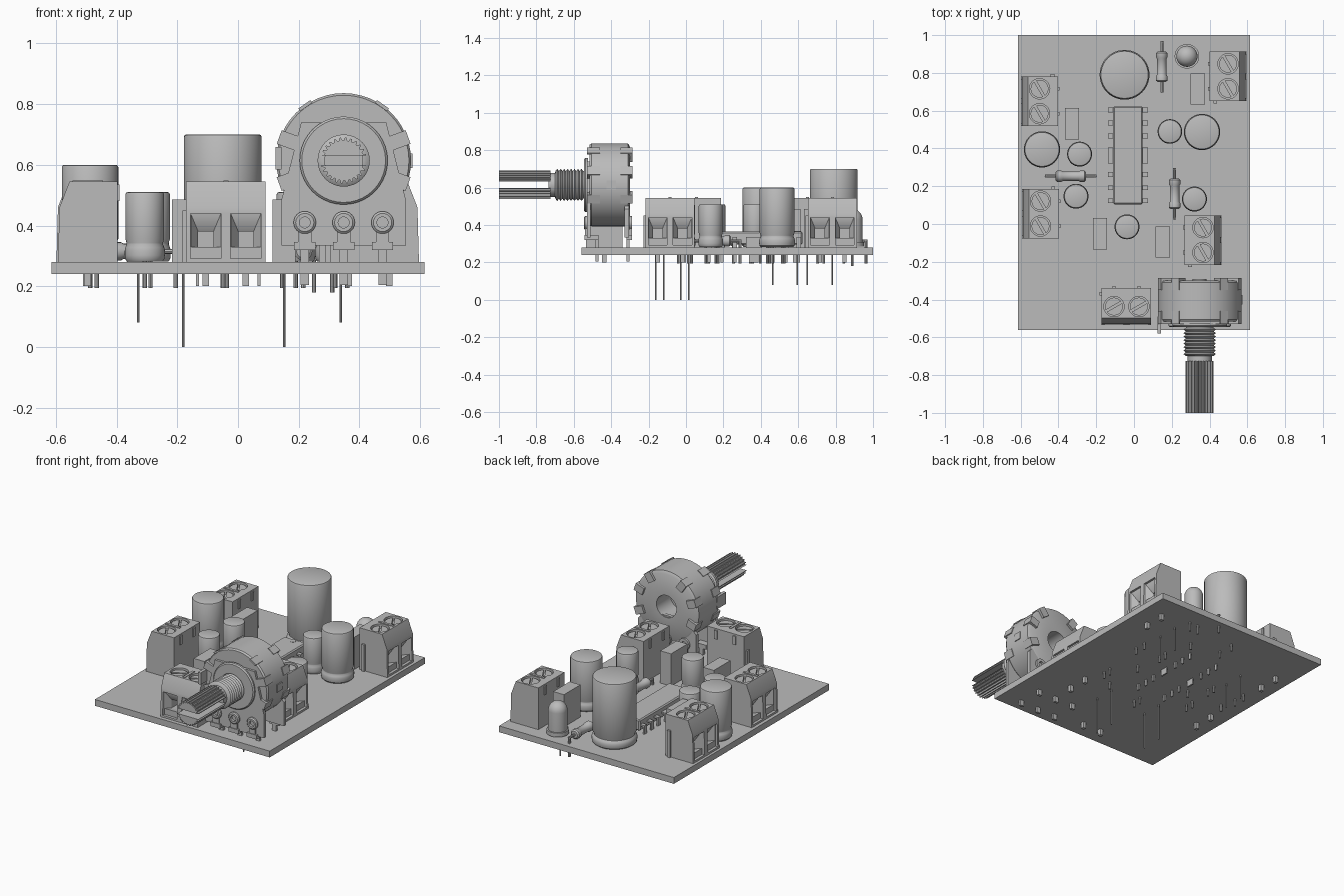
import bpy, bmesh, math
from mathutils import Matrix, Vector

if "Cube" in bpy.data.objects:
    bpy.data.objects.remove(bpy.data.objects["Cube"])

GREY = bpy.data.materials.new("plain grey")
GREY.diffuse_color = (0.5, 0.5, 0.5, 1)
GREY.use_nodes = True
GREY.node_tree.nodes["Principled BSDF"].inputs["Base Color"].default_value = GREY.diffuse_color
BOARD_TOP, BOARD_LOW, PIN_LOW = 0.28, 0.24, 0.195
I4 = Matrix.Identity(4)


def place(x, y, z=0.0, turn=0):
    return Matrix.Translation((x, y, z)) @ Matrix.Rotation(math.radians(turn), 4, 'Z')


def box(bm, lo, hi, m=I4):
    lo, hi = Vector(lo), Vector(hi)
    bmesh.ops.create_cube(bm, size=1, matrix=m @ Matrix.Translation((lo + hi) / 2)
                          @ Matrix.Diagonal((*(hi - lo), 1)))


def lathe(bm, profile, m=I4, n=32, closed=False):
    """Spin (radius, height) points about local z."""
    rings = []
    for r, h in profile:
        if r == 0:
            rings.append([bm.verts.new(m @ Vector((0, 0, h)))] * n)
        else:
            rings.append([bm.verts.new(m @ Vector((r * math.cos(a), r * math.sin(a), h)))
                          for a in (2 * math.pi * i / n for i in range(n))])
    pairs = list(zip(rings, rings[1:])) + ([(rings[-1], rings[0])] if closed else [])
    for a, b in pairs:
        for i in range(n):
            j = (i + 1) % n
            bm.faces.new(list(dict.fromkeys((a[i], a[j], b[j], b[i]))))


def rod(bm, r, z0, z1, m=I4, n=12):
    lathe(bm, [(0, z0), (r, z0), (r, z1), (0, z1)], m, n)


def prism(bm, outline, h0, h1, m=I4):
    """Extrude a local xy outline along local z."""
    a = [bm.verts.new(m @ Vector((x, y, h0))) for x, y in outline]
    b = [bm.verts.new(m @ Vector((x, y, h1))) for x, y in outline]
    bm.faces.new(a)
    bm.faces.new(b)
    for i in range(len(a)):
        j = (i + 1) % len(a)
        bm.faces.new((a[i], a[j], b[j], b[i]))


def smooth(mesh):
    for p in mesh.polygons:
        p.use_smooth = True
    mesh.set_sharp_from_angle(angle=math.radians(32))


def finish(bm, name, m=I4):
    bmesh.ops.recalc_face_normals(bm, faces=bm.faces)
    mesh = bpy.data.meshes.new(name)
    bm.to_mesh(mesh)
    bm.free()
    mesh.materials.append(GREY)
    smooth(mesh)
    ob = bpy.data.objects.new(name, mesh)
    ob.matrix_world = m
    bpy.context.collection.objects.link(ob)
    return ob


def cut(ob, cutter):
    mod = ob.modifiers.new("cut", 'BOOLEAN')
    mod.operation, mod.solver, mod.object = 'DIFFERENCE', 'EXACT', cutter
    bpy.context.view_layer.update()
    mesh = bpy.data.meshes.new_from_object(ob.evaluated_get(bpy.context.evaluated_depsgraph_get()))
    ob.modifiers.clear()
    ob.data = mesh
    smooth(mesh)
    bpy.data.objects.remove(cutter)


# Circuit board
bm = bmesh.new()
box(bm, (-0.615, -0.56, BOARD_LOW), (0.615, 1.0, BOARD_TOP))
finish(bm, "board")

# Can capacitors: x, y, radius, top
for x, y, r, top in [(-0.05, 0.79, 0.132, 0.70), (-0.487, 0.395, 0.096, 0.60),
                     (0.36, 0.487, 0.096, 0.60), (-0.288, 0.37, 0.066, 0.51),
                     (-0.307, 0.147, 0.066, 0.51), (-0.037, -0.015, 0.066, 0.51),
                     (0.19, 0.49, 0.065, 0.51), (0.32, 0.132, 0.066, 0.51)]:
    bm = bmesh.new()
    s = r * 0.97
    lathe(bm, [(0, 0.282), (r * 0.9, 0.282), (r * 0.98, 0.29), (r, 0.302), (r, 0.318),
               (r * 0.97, 0.328), (r * 0.91, 0.338), (r * 0.91, 0.343), (s, 0.357),
               (s, top - 0.008), (s - 0.003, top - 0.002), (s - 0.008, top), (0, top)],
          place(x, y), 40)
    for d in (-0.4 * r, 0.4 * r):
        rod(bm, 0.007, PIN_LOW, 0.29, place(x, y + d), 8)
    finish(bm, "can_capacitor")

# Indicator lamp
bm = bmesh.new()
dome = [(0.056 * math.cos(a), 0.43 + 0.056 * math.sin(a)) for a in
        (math.pi / 2 * i / 7 for i in range(7))]
lathe(bm, [(0, 0.285), (0.065, 0.285), (0.065, 0.31), (0.056, 0.31)] + dome + [(0, 0.486)],
      place(0.28, 0.888))
for d in (-0.03, 0.03):
    rod(bm, 0.007, 0.18, 0.29, place(0.28 + d, 0.888), 8)
finish(bm, "lamp")

# Film capacitors with long wire leads
for x, y, low in [(-0.328, 0.53, 0.08), (-0.18, -0.052, 0.0),
                  (0.152, -0.095, 0.0), (0.338, 0.715, 0.08)]:
    bm = bmesh.new()
    box(bm, (x - 0.038, y - 0.083, BOARD_TOP), (x + 0.038, y + 0.083, 0.485))
    for d in (-0.066, 0.066):
        rod(bm, 0.004, low, 0.29, place(x, y + d), 8)
    finish(bm, "film_capacitor")

# Resistors lying on the board
ALONG_X = Matrix.Rotation(math.pi / 2, 4, 'Y')
for x, y, turn in [(0.147, 0.832, 90), (-0.335, 0.253, 0), (0.215, 0.16, 90)]:
    bm = bmesh.new()
    half = [(0, 0.08), (0.022, 0.08), (0.03, 0.073), (0.03, 0.05), (0.025, 0.042)]
    m = place(x, y, 0.315, turn)
    lathe(bm, half + [(r, -h) for r, h in reversed(half)], m @ ALONG_X, 20)
    rod(bm, 0.008, -0.136, 0.136, m @ ALONG_X, 8)
    for s in (-0.13, 0.13):
        rod(bm, 0.008, PIN_LOW - 0.315, 0.006, m @ place(s, 0), 8)
    finish(bm, "resistor")

# Chip with six leads and one wide tab per side
bm = bmesh.new()
box(bm, (-0.078, -0.26, 0.295), (0.078, 0.26, 0.365))
bmesh.ops.bevel(bm, geom=bm.edges[:], offset=0.007, segments=1, affect='EDGES')
rod(bm, 0.018, 0.36, 0.367, place(0, 0.235), 16)
for s in (-1, 1):
    for d, w in [(-0.24, 0.013), (-0.171, 0.013), (-0.102, 0.013), (0, 0.042),
                 (0.102, 0.013), (0.171, 0.013), (0.24, 0.013)]:
        m = Matrix.Diagonal((s, 1, 1, 1)) @ Matrix.Translation((0, d, 0))
        box(bm, (0.07, -w, 0.325), (0.106, w, 0.335), m)
        box(bm, (0.096, -w, 0.28), (0.106, w, 0.33), m)
        box(bm, (0.096, -w * 0.6, 0.2), (0.106, w * 0.6, 0.285), m)
finish(bm, "chip", place(-0.032, 0.363))

# Screw terminal: body with wire entries facing local -y
SIDE = Matrix(((0, 0, 1, 0), (1, 0, 0, 0), (0, 1, 0, 0), (0, 0, 0, 1)))
FACE = Matrix.Rotation(math.pi / 2, 4, 'X')
bm = bmesh.new()
prism(bm, [(-0.098, 0), (-0.093, 0.18), (-0.06, 0.265), (0.098, 0.265), (0.098, 0)],
      -0.131, 0.131, SIDE)
terminal = finish(bm, "screw_terminal")
for x in (-0.066, 0.066):
    bm = bmesh.new()
    rod(bm, 0.054, 0.235, 0.3, place(x, 0), 28)
    cut(terminal, finish(bm, "screw_well"))
    bm = bmesh.new()
    box(bm, (x - 0.05, -0.15, 0.012), (x + 0.05, -0.08, 0.16))
    cut(terminal, finish(bm, "entry_channel"))
    bm = bmesh.new()
    box(bm, (x - 0.05, -0.081, 0.05), (x + 0.05, -0.045, 0.16))
    for v in bm.verts:                       # funnel narrows inward
        if v.co.y > -0.06:
            v.co.x = x + (v.co.x - x) * 0.5
            v.co.z = 0.045 if v.co.z < 0.1 else 0.1
    cut(terminal, finish(bm, "entry_funnel"))
    bm = bmesh.new()
    box(bm, (x - 0.025, -0.05, 0.045), (x + 0.025, 0.05, 0.1))
    cut(terminal, finish(bm, "entry_hole"))

# Screws, ribs and pins shared by every terminal
bm = bmesh.new()
for x in (-0.066, 0.066):
    for t in (0, 180):                       # two half heads leave the slot
        a0 = math.asin(0.006 / 0.047)
        arc = [a0 + (math.pi - 2 * a0) * i / 14 for i in range(15)]
        prism(bm, [(0.047 * math.cos(a), 0.047 * math.sin(a)) for a in arc],
              0.23, 0.256, place(x, 0, 0, t + 30))
    box(bm, (x - 0.011, -0.011, -0.08), (x + 0.011, 0.011, 0.005))
    box(bm, (x - 0.01, 0.09, 0.2), (x + 0.01, 0.105, 0.255))
box(bm, (-0.008, -0.05, 0.26), (0.008, 0.05, 0.269))
box(bm, (-0.143, 0.058, 0), (-0.125, 0.078, 0.17))
fittings = finish(bm, "terminal_fittings")
spots = [(-0.5, 0.65, -90), (-0.495, 0.055, -90), (0.498, 0.782, 90),
         (0.365, -0.085, 90), (-0.04, -0.437, 0)]
for i, spot in enumerate(spots):
    for part in (terminal, fittings):
        ob = part if i == len(spots) - 1 else part.copy()
        if ob is not part:
            bpy.context.collection.objects.link(ob)
        ob.matrix_world = place(spot[0], spot[1], BOARD_TOP, spot[2])

# Control knob assembly: local z points forward, local y points up
KNOB = Matrix.Translation((0.348, 0, 0.614)) @ FACE
bm = bmesh.new()
lathe(bm, [(0.07, 0.30), (0.205, 0.30), (0.222, 0.31), (0.222, 0.505), (0.215, 0.515),
           (0.05, 0.515), (0.05, 0.45), (0.07, 0.45)], KNOB, 48, closed=True)
lathe(bm, [(0, 0.44), (0.07, 0.44), (0.07, 0.46), (0, 0.46)], KNOB)
for a in (-20, 20, 160, 200, 55, 125):       # folded claws
    m = KNOB @ Matrix.Rotation(math.radians(a), 4, 'Z')
    for t in ((0.285, 0.302), (0.513, 0.53)):
        if abs(a - 90) > 40 or t[0] < 0.4:
            box(bm, (0.165, -0.024, t[0]), (0.226, 0.024, t[1]), m)
    box(bm, (0.215, -0.024, 0.285), (0.226, 0.024, 0.35), m)
    box(bm, (0.215, -0.024, 0.46), (0.226, 0.024, 0.53), m)
box(bm, (0.218, -0.024, 0.375), (0.226, 0.024, 0.425), KNOB)
box(bm, (-0.224, -0.03, 0.49), (-0.204, 0.045, 0.58), KNOB)
finish(bm, "control_housing")

bm = bmesh.new()
plate = [(-0.205, -0.28), (0.205, -0.28), (0.205, -0.13), (0.14, 0.126), (-0.14, 0.126),
         (-0.205, -0.13)]
prism(bm, plate, 0.51, 0.53, KNOB)
prism(bm, [(x, min(y, -0.06)) for x, y in plate], 0.305, 0.328, KNOB)
lathe(bm, [(0, 0.525), (0.145, 0.525), (0.145, 0.538), (0.138, 0.545), (0, 0.545)], KNOB, 40)
finish(bm, "control_plates")

# Solder terminals on both plates
bm = bmesh.new()
for x in (-0.128, 0, 0.128):
    for t, pin in ((0.535, 0.475), (0.298, 0.31)):
        m = KNOB @ Matrix.Translation((x, -0.204, t))
        lathe(bm, [(0.018, -0.008), (0.037, -0.008), (0.037, 0.004), (0.03, 0.01),
                   (0.018, 0.01)], m, 24, closed=True)
        box(bm, (-0.022, -0.09, -0.008), (0.022, -0.03, 0.004), m)
        lo, hi = sorted((t, pin))
        box(bm, (x - 0.035, -0.295, lo - 0.008), (x + 0.035, -0.268, hi + 0.008), KNOB)
        box(bm, (x - 0.014, -0.41, pin - 0.008), (x + 0.014, -0.27, pin + 0.008), KNOB)
finish(bm, "control_terminals")

# Threaded bushing
bm = bmesh.new()
thread = [p for i in range(8) for p in ((0.074, 0.55 + 0.0185 * i), (0.086, 0.559 + 0.0185 * i))]
lathe(bm, [(0, 0.54), (0.074, 0.54)] + thread + [(0.074, 0.698), (0.064, 0.70), (0.064, 0.735),
          (0, 0.735)], KNOB, 32)
finish(bm, "threaded_bushing")

# Split fluted shaft
bm = bmesh.new()
for turn in (0, 180):
    m = KNOB @ Matrix.Rotation(math.radians(turn), 4, 'Z')
    a0 = math.asin(0.017 / 0.076)
    outline = []
    for i in range(45):
        a = a0 + (math.pi - 2 * a0) * i / 44
        r = 0.076 if i % 4 in (0, 1) else 0.066
        outline.append((r * math.cos(a), max(0.017, r * math.sin(a))))
    prism(bm, outline, 0.725, 1.0, m)
finish(bm, "split_shaft")
